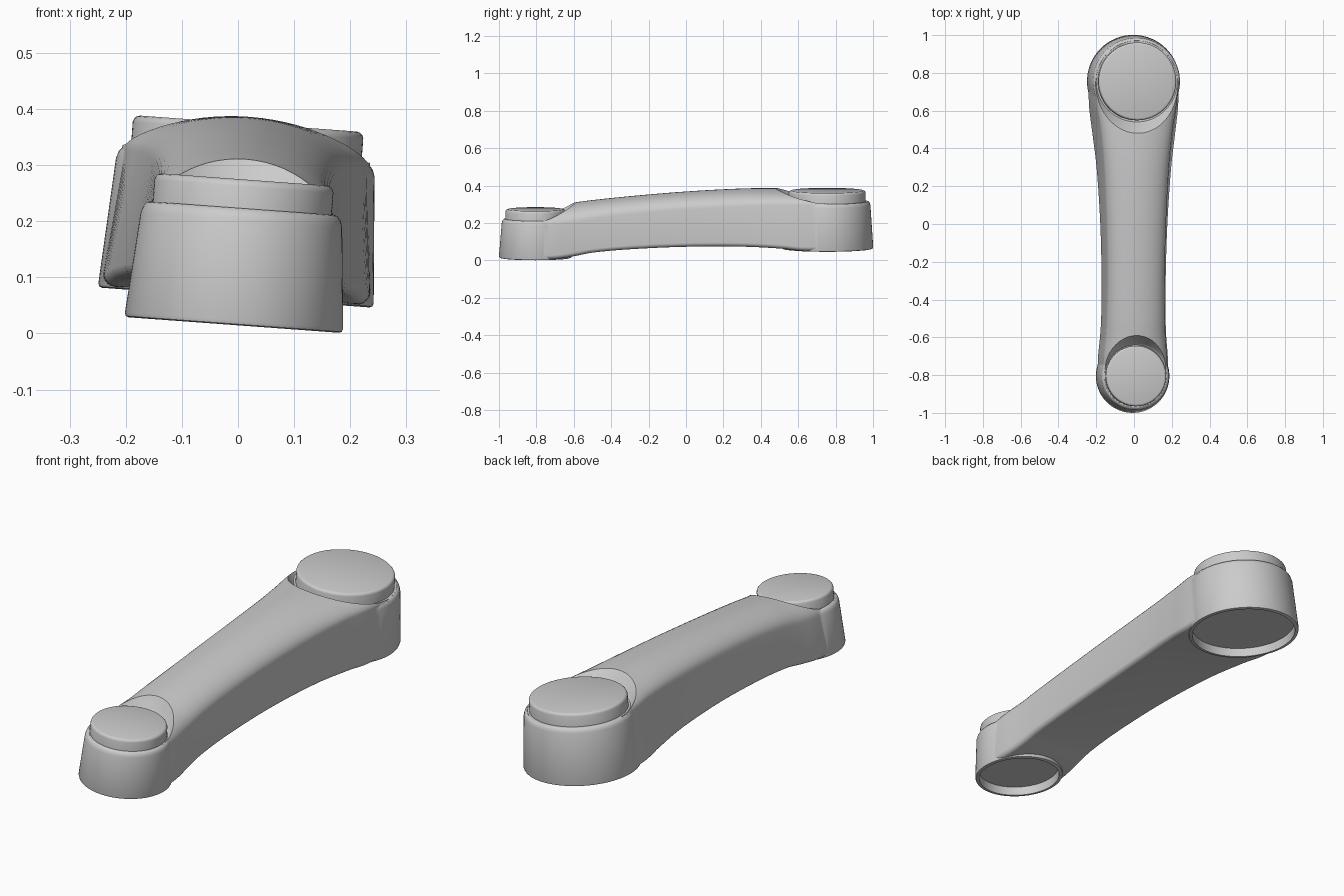
import bpy, bmesh, math
from mathutils import Matrix

if "Cube" in bpy.data.objects:
    bpy.data.objects.remove(bpy.data.objects["Cube"])

# Whole arm leans slightly about the y axis
TILT = Matrix.Translation((-0.009, 0, -0.003)) @ Matrix.Rotation(math.radians(4.2), 4, 'Y')
N = 96


def finish(bm, name):
    bmesh.ops.recalc_face_normals(bm, faces=bm.faces)
    me = bpy.data.meshes.new(name)
    bm.to_mesh(me)
    bm.free()
    ob = bpy.data.objects.new(name, me)
    bpy.context.collection.objects.link(ob)
    return ob


def skin(bm, rings):
    """Join closed rings of points with quads and cap both ends."""
    vs = [[bm.verts.new(p) for p in r] for r in rings]
    n = len(vs[0])
    for a, b in zip(vs, vs[1:]):
        for i in range(n):
            j = (i + 1) % n
            bm.faces.new((a[i], a[j], b[j], b[i]))
    bm.faces.new(vs[0])
    bm.faces.new(vs[-1])


def revolve(name, profile, cy):
    """Solid of revolution about a vertical axis at y = cy."""
    bm = bmesh.new()
    skin(bm, [[(r * math.cos(2 * math.pi * i / N), cy + r * math.sin(2 * math.pi * i / N), z)
               for i in range(N)] for r, z in profile])
    return finish(bm, name)


def boolean(target, tool, op):
    mod = target.modifiers.new(op, 'BOOLEAN')
    mod.operation, mod.object, mod.solver = op, tool, 'EXACT'
    bpy.context.view_layer.objects.active = target
    bpy.ops.object.modifier_apply(modifier=mod.name)
    bpy.data.objects.remove(tool)


# Beam stations: y, bottom half width, shoulder half width, bottom, shoulder, crown
STATIONS = [
    (-0.805, .188, .168, .022, .200, .285),
    (-0.70, .185, .168, .023, .203, .300),
    (-0.60, .176, .160, .037, .215, .313),
    (-0.50, .171, .155, .056, .235, .326),
    (-0.30, .170, .152, .074, .260, .347),
    (0.00, .178, .158, .088, .285, .372),
    (0.30, .198, .172, .090, .302, .388),
    (0.50, .222, .191, .082, .312, .390),
    (0.62, .236, .210, .071, .315, .387),
    (0.755, .240, .222, .072, .317, .380),
]


def interpolate(s, k, t):
    """Cubic Hermite between stations k and k+1."""
    a, b = s[k], s[k + 1]
    p, q = s[max(k - 1, 0)], s[min(k + 2, len(s) - 1)]
    h = b[0] - a[0]
    out = [a[0] + h * t]
    for c in range(1, len(a)):
        m0 = (b[c] - p[c]) / (b[0] - p[0]) * h
        m1 = (q[c] - a[c]) / (q[0] - a[0]) * h
        out.append((2*t**3 - 3*t*t + 1) * a[c] + (t**3 - 2*t*t + t) * m0
                   + (3*t*t - 2*t**3) * b[c] + (t**3 - t*t) * m1)
    return out


def section(y, wb, wt, zb, zs, zt):
    arch = [(wt * math.cos(math.pi * i / 28), zs + (zt - zs) * math.sin(math.pi * i / 28))
            for i in range(29)]
    r = 0.022
    corner = [(-wb + r - r * math.cos(a), zb + r - r * math.sin(a))
              for a in (math.pi / 2 * i / 5 for i in range(6))]
    mirrored = [(-x, z) for x, z in reversed(corner)]
    return [(x, y, z) for x, z in arch + corner + mirrored]


# Beam
bm = bmesh.new()
rows = [interpolate(STATIONS, k, i / 6) for k in range(len(STATIONS) - 1) for i in range(6)]
skin(bm, [section(*r) for r in rows + [STATIONS[-1]]])
body = finish(bm, "arm_body")

# Ends: name, y, bottom radius, top radius, bottom, top, cap radius, cap top, pocket slope
ENDS = [
    ("small", -0.805, .195, .178, .018, .228, .160, .278, .52),
    ("large", 0.755, .246, .229, .067, .322, .206, .378, .85),
]
parts = [body]
for name, cy, rb, rt, z0, z1, rc, zc, slope in ENDS:
    # Tapered round boss with softened edges
    boss = revolve(name + "_boss", [(rb - .007, z0), (rb - .002, z0 + .002), (rb, z0 + .008),
                                    (rt + .002, z1 - .022), (rt - .002, z1 - .010),
                                    (rt - .008, z1 - .003), (rt - .018, z1)], cy)
    boolean(body, boss, 'UNION')
for name, cy, rb, rt, z0, z1, rc, zc, slope in ENDS:
    # Flared pocket around the cap, and shallow recess underneath
    r0 = rt - .014
    pocket = revolve(name + "_pocket", [(r0, z1 - .002), (r0 + .006, z1 + .003),
                                        (r0 + .012, z1 + .012),
                                        (r0 + .012 + slope * .14, z1 + .152)], cy)
    boolean(body, pocket, 'DIFFERENCE')
    recess = revolve(name + "_recess", [(rb - .016, z0 - .05), (rb - .018, z0 + .04)], cy)
    boolean(body, recess, 'DIFFERENCE')
    # Round cap
    parts.append(revolve(name + "_cap", [(rc, z1 - .03), (rc, zc - .012), (rc - .002, zc - .006),
                                         (rc - .006, zc - .002), (rc - .012, zc)], cy))

for ob in parts:
    ob.data.transform(TILT)
    bpy.ops.object.select_all(action='DESELECT')
    ob.select_set(True)
    bpy.context.view_layer.objects.active = ob
    bpy.ops.object.shade_smooth_by_angle(angle=math.radians(35))
